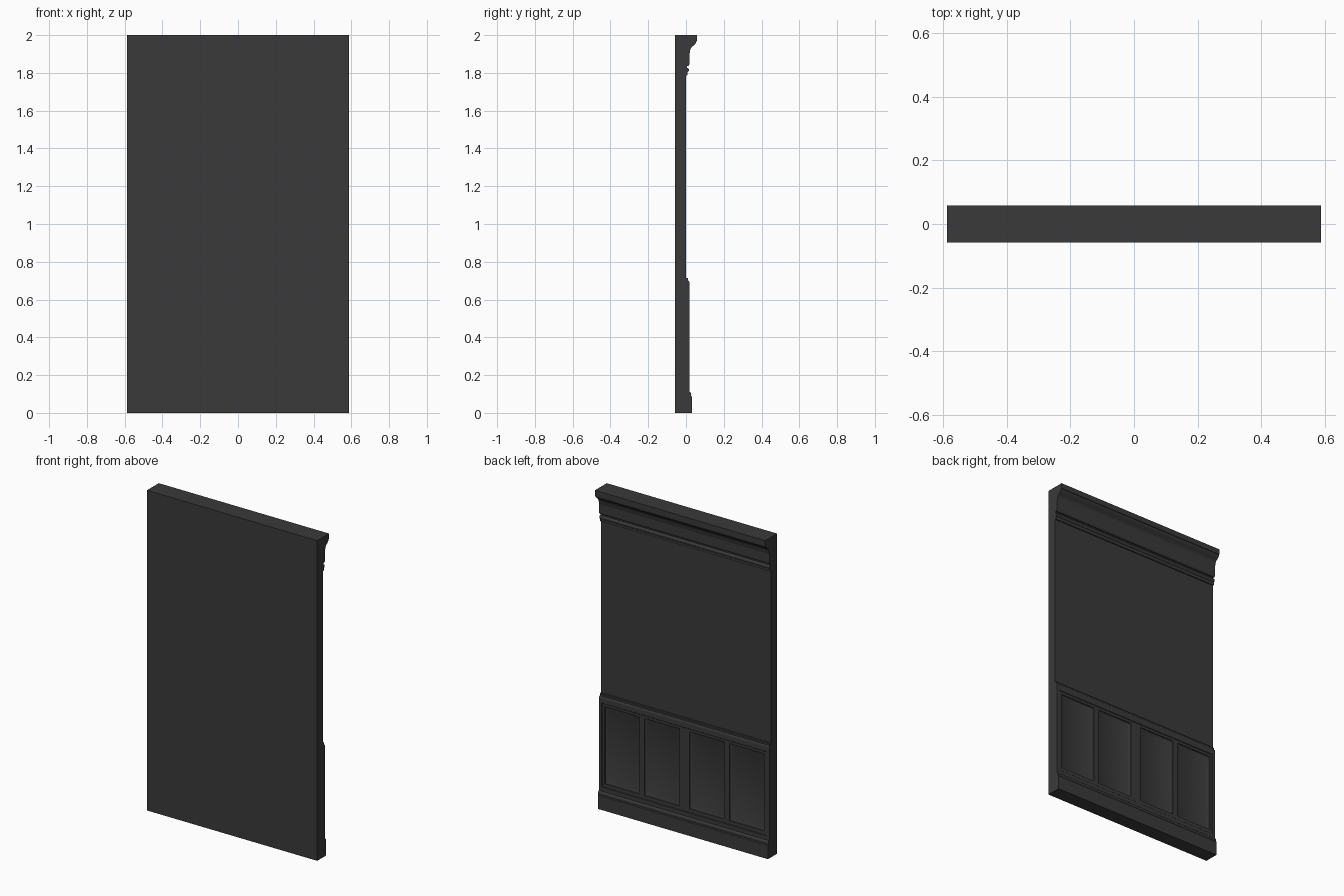
import bpy, bmesh, math

if "Cube" in bpy.data.objects:
    bpy.data.objects.remove(bpy.data.objects["Cube"])

W = 0.588          # half width of the wall
BACK = -0.058      # plain side of the wall

mat = bpy.data.materials.new("dark_grey")
mat.diffuse_color = (0.042, 0.042, 0.042, 1)
mat.use_nodes = True
mat.node_tree.nodes["Principled BSDF"].inputs["Base Color"].default_value = mat.diffuse_color


def finish(bm, name):
    bmesh.ops.recalc_face_normals(bm, faces=bm.faces)
    me = bpy.data.meshes.new(name)
    bm.to_mesh(me)
    bm.free()
    ob = bpy.data.objects.new(name, me)
    bpy.context.collection.objects.link(ob)
    me.materials.append(mat)
    bpy.ops.object.select_all(action='DESELECT')
    ob.select_set(True)
    bpy.context.view_layer.objects.active = ob
    bpy.ops.object.shade_smooth_by_angle(angle=math.radians(30))
    return ob


def moulding(name, profile):
    """Run a (y, z) profile along the full width of the wall."""
    bm = bmesh.new()
    a = [bm.verts.new((-W, y, z)) for y, z in profile]
    b = [bm.verts.new((W, y, z)) for y, z in profile]
    n = len(profile)
    for i in range(n):
        j = (i + 1) % n
        bm.faces.new((a[i], a[j], b[j], b[i]))
    bm.faces.new(a)
    bm.faces.new(b)
    return finish(bm, name)


def arc(cy, cz, ry, rz, a0, a1, n=8):
    """Points on an elliptical arc in the y-z plane."""
    out = []
    for i in range(n + 1):
        t = math.radians(a0 + (a1 - a0) * i / n)
        out.append((cy + ry * math.cos(t), cz + rz * math.sin(t)))
    return out


# Wall slab
moulding("wall_slab", [(BACK, 0), (0, 0), (0, 2), (BACK, 2)])

# Crown: top fillet, ogee sweep, flat frieze
moulding("crown_moulding",
         [(0, 2), (0.058, 2), (0.058, 1.966)]
         + arc(0.036, 1.966, 0.018, 0.018, 0, -60, 4)
         + arc(0.047, 1.905, 0.027, 0.040, 105, 180, 6)
         + [(0.018, 1.902), (0.018, 1.845), (0.012, 1.836), (0, 1.836)])

# Bead below the crown
moulding("picture_rail",
         [(0, 1.836), (0.005, 1.836), (0.005, 1.826)]
         + arc(0.006, 1.815, 0.010, 0.011, 90, -70, 8)
         + [(0.009, 1.803), (0.009, 1.792), (0.006, 1.787), (0, 1.787)])

# Cap of the wainscot
moulding("chair_rail",
         [(0, 0.715), (0.008, 0.715), (0.011, 0.711), (0.011, 0.702)]
         + arc(0.011, 0.688, 0.007, 0.012, 90, 0, 6)
         + [(0.018, 0.675), (0, 0.675)])

# Baseboard with rounded top
moulding("baseboard",
         [(0, 0), (0.031, 0), (0.031, 0.085), (0.027, 0.090)]
         + arc(0.019, 0.098, 0.009, 0.012, 0, 90, 6)
         + [(0, 0.110)])


# Wainscot: grid of stiles and rails with four sunken panels
def wainscot():
    z0, z1 = 0.110, 0.675
    half = [0.035, 0.276, 0.311, 0.552]
    xs = [-0.567] + [-x for x in reversed(half)] + half + [0.567]
    zs = [0.138, 0.160, 0.642, 0.658]
    front = 0.015
    bm = bmesh.new()
    v = [[bm.verts.new((x, front, z)) for z in zs] for x in xs]
    panels = []
    for i in range(len(xs) - 1):
        for k in range(len(zs) - 1):
            f = bm.faces.new((v[i][k], v[i][k + 1], v[i + 1][k + 1], v[i + 1][k]))
            if k == 1 and i % 2 == 1:
                panels.append(f)
    mid = (zs[0] + zs[-1]) / 2
    rim = [e for e in bm.edges if e.is_boundary]

    # outer border: raised step, flat margin, return to the wall
    def ring(edges, move):
        r = bmesh.ops.extrude_edge_only(bm, edges=edges)["geom"]
        for p in (g for g in r if isinstance(g, bmesh.types.BMVert)):
            move(p.co)
        return [g for g in r if isinstance(g, bmesh.types.BMEdge) and g.is_boundary]

    def step(c):
        if abs(c.x) > 0.566:
            c.x = math.copysign(0.570, c.x)
        if c.z < zs[0] + 0.001 or c.z > zs[-1] - 0.001:
            c.z += math.copysign(0.003, c.z - mid)
        c.y = 0.018

    def margin(c):
        if abs(c.x) > 0.569:
            c.x = math.copysign(W, c.x)
        if c.z < zs[0]:
            c.z = z0
        elif c.z > zs[-1]:
            c.z = z1

    def to_wall(c):
        c.y = 0

    for move in (step, margin, to_wall):
        rim = ring(rim, move)

    # stepped and bevelled panel recesses
    for thick, depth in ((0.001, -0.005), (0.012, -0.006)):
        bmesh.ops.inset_individual(bm, faces=panels, thickness=thick, depth=depth,
                                   use_even_offset=True)
    finish(bm, "wainscot_panels")


wainscot()
